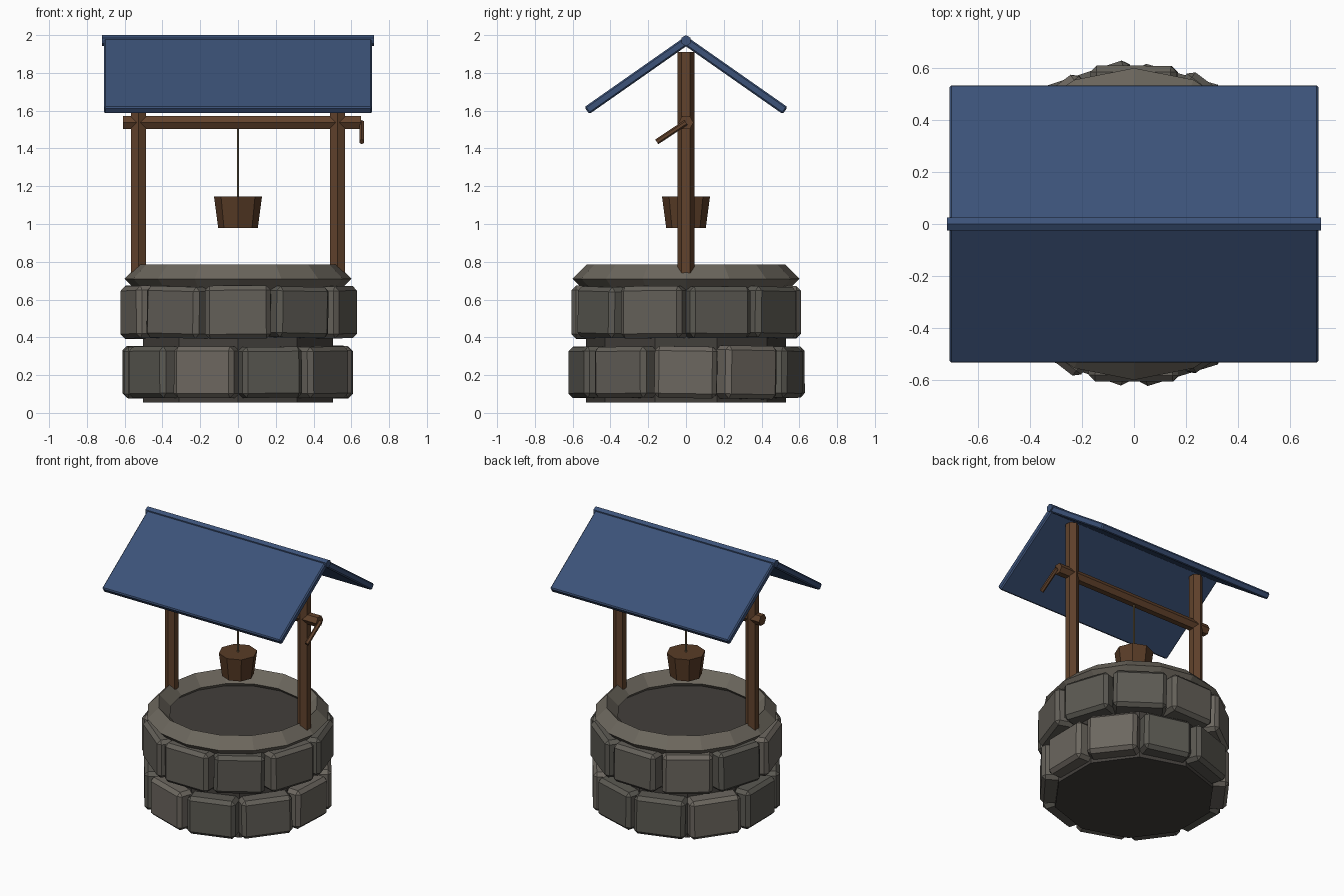
import bpy, bmesh, random
from math import radians, sin, cos, pi, hypot
from mathutils import Vector, Matrix, Euler

if "Cube" in bpy.data.objects:
    bpy.data.objects.remove(bpy.data.objects["Cube"])

random.seed(4)


def material(name, rgb):
    m = bpy.data.materials.new(name)
    m.diffuse_color = (*rgb, 1)
    m.use_nodes = True
    m.node_tree.nodes["Principled BSDF"].inputs["Base Color"].default_value = m.diffuse_color
    return m


STONES = [material("stone_%d" % i, c) for i, c in enumerate(
    [(0.125, 0.115, 0.098), (0.15, 0.135, 0.115), (0.105, 0.1, 0.085)])]
RIM = material("rim_stone", (0.15, 0.135, 0.11))
DARK = material("dark_stone", (0.055, 0.05, 0.044))
WOOD = material("wood", (0.12, 0.055, 0.025))
BUCKET = material("bucket_wood", (0.1, 0.045, 0.02))
ROPE = material("rope", (0.2, 0.15, 0.08))
ROOF = material("roof_blue", (0.045, 0.085, 0.19))


def add_object(name, bm, mat):
    mesh = bpy.data.meshes.new(name)
    bm.to_mesh(mesh)
    bm.free()
    ob = bpy.data.objects.new(name, mesh)
    bpy.context.collection.objects.link(ob)
    mesh.materials.append(mat)
    return ob


def prism(name, p0, p1, r0, r1, sides, mat, spin=0):
    """Flat-sided bar or cone running from p0 to p1."""
    p0, p1 = Vector(p0), Vector(p1)
    d = p1 - p0
    turn = Vector((0, 0, 1)).rotation_difference(d).to_matrix().to_4x4()
    m = Matrix.Translation((p0 + p1) / 2) @ turn @ Matrix.Rotation(spin, 4, 'Z')
    bm = bmesh.new()
    bmesh.ops.create_cone(bm, cap_ends=True, segments=sides, radius1=r0,
                          radius2=r1, depth=d.length, matrix=m)
    return add_object(name, bm, mat)


def block(name, loc, rot, size, bevel, mat):
    """Box with chamfered edges."""
    bm = bmesh.new()
    bmesh.ops.create_cube(bm, size=1)
    bmesh.ops.scale(bm, vec=size, verts=bm.verts)
    bmesh.ops.bevel(bm, geom=bm.edges[:], offset=bevel, segments=1,
                    affect='EDGES', profile=0.5)
    bmesh.ops.transform(bm, verts=bm.verts,
                        matrix=Matrix.Translation(loc) @ Euler(rot).to_matrix().to_4x4())
    return add_object(name, bm, mat)


# Well shaft core
prism("well_core", (0, 0, 0.055), (0, 0, 0.68), 0.53, 0.53, 10, DARK)

# Two staggered courses of ten stones
for course, (z, offset) in enumerate([(0.215, 0), (0.533, 18)]):
    for i in range(10):
        a = radians(36 * i + offset)
        r = 0.525 + random.uniform(-0.006, 0.006)
        size = (0.165, 0.34 + random.uniform(-0.012, 0.012),
                0.275 + random.uniform(-0.006, 0.006))
        tilt = radians(random.uniform(-1.2, 1.2))
        yaw = a + radians(random.uniform(-2, 2))
        block("stone_%d_%d" % (course, i), (r * cos(a), r * sin(a), z),
              (tilt, 0, yaw), size, 0.024, random.choice(STONES))

# Diamond-section rim
bpy.ops.mesh.primitive_torus_add(major_segments=16, minor_segments=4,
                                 major_radius=0.525, minor_radius=0.075,
                                 location=(0, 0, 0.71))
rim = bpy.context.object
rim.name = "well_rim"
rim.data.materials.append(RIM)
rim.data.shade_flat()

# Posts and roof slabs, mirrored in pairs
for s, side in ((-1, "left"), (1, "right")):
    prism(side + "_post", (s * 0.527, 0, 0.74), (s * 0.527, 0, 1.91),
          0.045, 0.045, 6, WOOD)
for s, side in ((-1, "front"), (1, "back")):
    block(side + "_roof", (0, s * 0.2625, 1.784), (-s * radians(35), 0, 0),
          (1.42, 0.641, 0.045), 0.008, ROOF)
prism("roof_ridge", (-0.72, 0, 1.971), (0.72, 0, 1.971), 0.029, 0.029, 6, ROOF, pi / 6)

# Winding axle and crank
prism("axle", (-0.61, 0, 1.537), (0.65, 0, 1.537), 0.04, 0.04, 6, WOOD)
prism("crank", (0.655, 0, 1.537), (0.655, -0.155, 1.435), 0.015, 0.015, 6, WOOD)

# Rope and bucket
prism("rope", (0, 0, 1.12), (0, 0, 1.53), 0.007, 0.007, 6, ROPE)
prism("bucket", (0, 0, 0.98), (0, 0, 1.145), 0.105, 0.127, 8, BUCKET)
